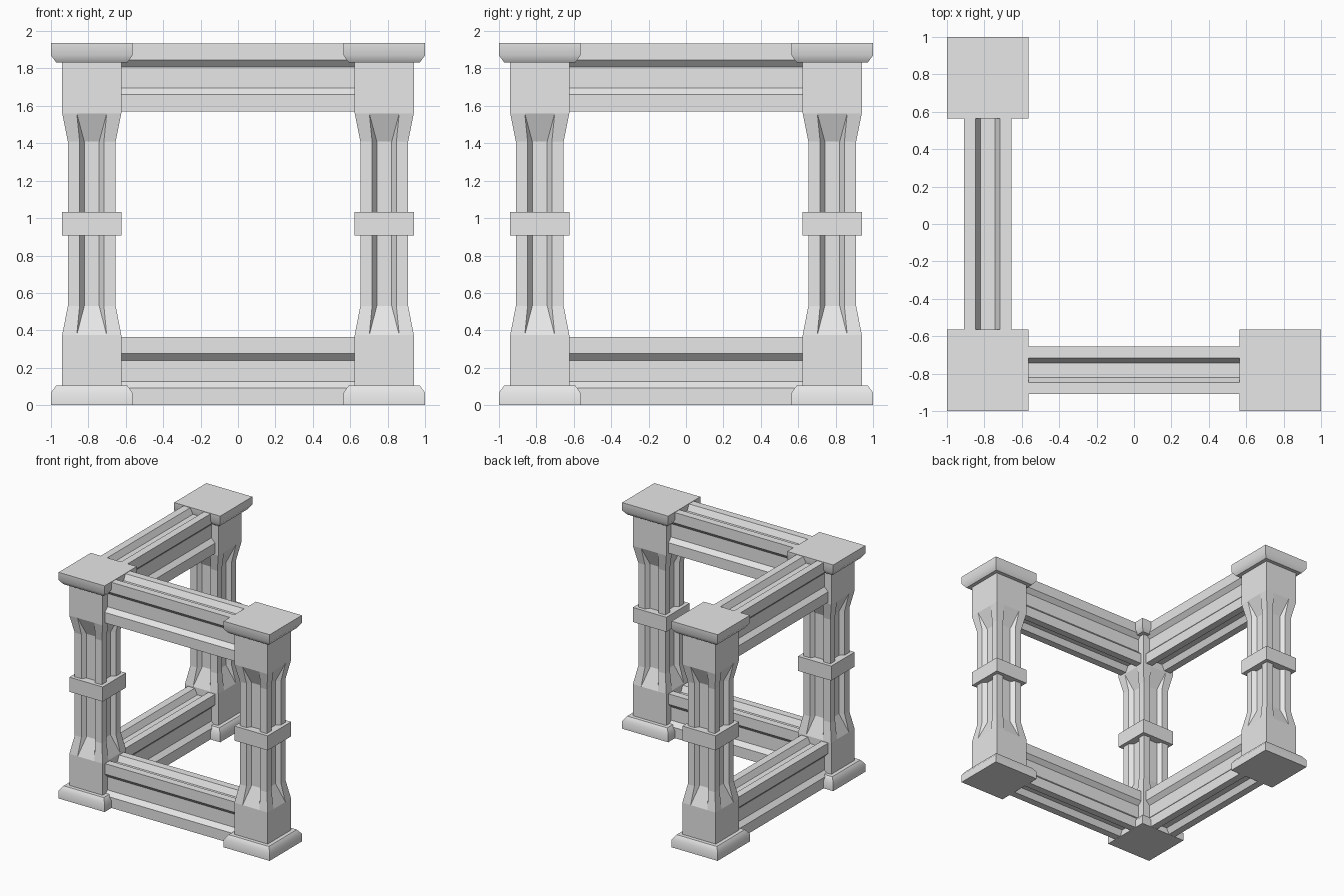
import bpy, bmesh, math

cube = bpy.data.objects.get("Cube")
if cube:
    bpy.data.objects.remove(cube, do_unlink=True)

stone = bpy.data.materials.new("grey_stone")
stone.use_nodes = True
stone.diffuse_color = (0.8, 0.8, 0.8, 1)
stone.node_tree.nodes["Principled BSDF"].inputs["Base Color"].default_value = (0.8, 0.8, 0.8, 1)

C = 0.782        # distance of post centres from the middle
SHAFT = 0.128    # half width of the fluted shaft
BLOCK = 0.158    # half width of the post blocks
STRETCH = 1.42   # beams are taller than they are deep


def section(half, outer, inner, depth):
    """Square outline with one tapered groove in the middle of each side."""
    side = [(-half, -half), (-outer, -half), (-inner, depth - half),
            (inner, depth - half), (outer, -half)]
    points = []
    for _ in range(4):
        points += side
        side = [(-y, x) for x, y in side]
    return points


def square(half):
    return [(-half, -half), (half, -half), (half, half), (-half, half)]


FLUTED = section(SHAFT, 0.065, 0.04, 0.035)
SOLID = section(BLOCK, 0.08, 0.08, 0)


def loft(name, levels, place, smooth=False):
    """Skin a list of (distance, outline) levels, placed by a mapping function."""
    bm = bmesh.new()
    rings = [[bm.verts.new(place(u, v, w)) for u, v in outline] for w, outline in levels]
    n = len(rings[0])
    for a, b in zip(rings, rings[1:]):
        for i in range(n):
            j = (i + 1) % n
            bm.faces.new((a[i], a[j], b[j], b[i]))
    bm.faces.new(rings[0][::-1])
    bm.faces.new(rings[-1])
    bmesh.ops.remove_doubles(bm, verts=bm.verts, dist=0.0001)
    bmesh.ops.recalc_face_normals(bm, faces=bm.faces)
    mesh = bpy.data.meshes.new(name)
    bm.to_mesh(mesh)
    bm.free()
    mesh.materials.append(stone)
    obj = bpy.data.objects.new(name, mesh)
    bpy.context.collection.objects.link(obj)
    if smooth:
        bpy.ops.object.select_all(action='DESELECT')
        obj.select_set(True)
        bpy.context.view_layer.objects.active = obj
        bpy.ops.object.shade_smooth_by_angle(angle=math.radians(45))
    return obj


# Three posts, each with a foot, fluted shaft, middle band and cap
posts = {"front_right": (-C, -C), "front_left": (C, -C), "back_right": (-C, C)}
for name, (cx, cy) in posts.items():
    def upright(u, v, w, cx=cx, cy=cy):
        return (cx + u, cy + v, w)

    loft(name + "_post", [(0.05, SOLID), (0.375, SOLID), (0.53, FLUTED),
                          (1.41, FLUTED), (1.56, SOLID), (1.88, SOLID)], upright)
    loft(name + "_band", [(0.907, square(BLOCK)), (1.032, square(BLOCK))], upright)
    wide, narrow = square(0.218), square(0.19)
    loft(name + "_foot", [(0, wide), (0.067, wide), (0.105, narrow)], upright, True)
    loft(name + "_cap", [(1.832, narrow), (1.87, wide), (1.937, wide)], upright, True)

# Grooved beams joining the posts along the front and the right side
ends = [(-0.635, FLUTED), (0.635, FLUTED)]
for level, z in (("lower", 0.183), ("upper", 1.752)):
    loft(level + "_front_beam", ends,
         lambda u, v, w: (w, u - C, z + v * STRETCH))
    loft(level + "_side_beam", ends,
         lambda u, v, w: (u - C, w, z + v * STRETCH))
